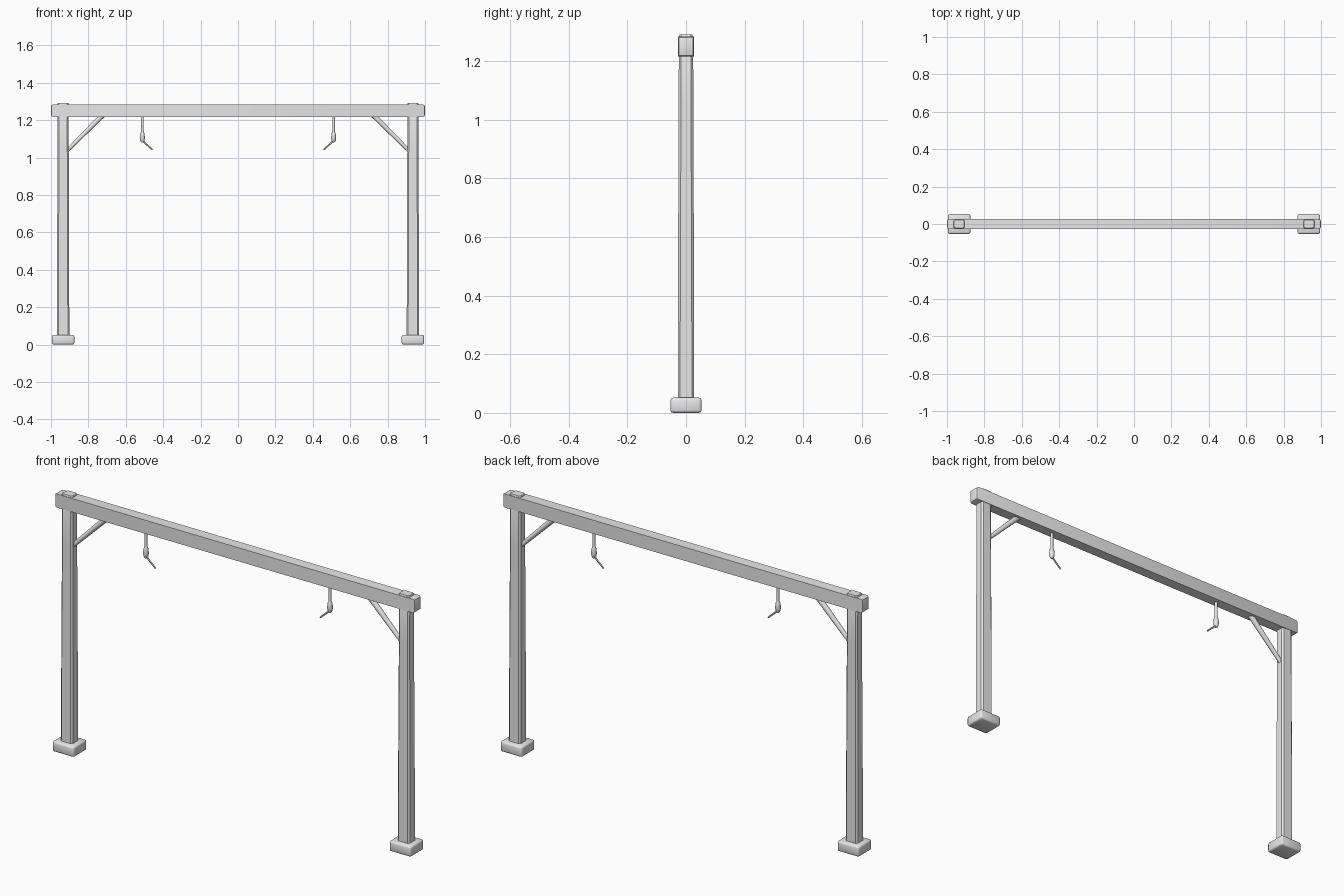
import bpy, bmesh, math
from mathutils import Vector

cube = bpy.data.objects.get("Cube")
if cube:
    bpy.data.objects.remove(cube, do_unlink=True)

grey = bpy.data.materials.new("light_grey")
grey.use_nodes = True
GREY = (0.8, 0.8, 0.8, 1)
grey.diffuse_color = GREY
grey.node_tree.nodes["Principled BSDF"].inputs["Base Color"].default_value = GREY


def finish(name, bm, angle=40):
    bmesh.ops.recalc_face_normals(bm, faces=bm.faces)
    mesh = bpy.data.meshes.new(name)
    bm.to_mesh(mesh)
    bm.free()
    mesh.materials.append(grey)
    obj = bpy.data.objects.new(name, mesh)
    bpy.context.collection.objects.link(obj)
    bpy.ops.object.select_all(action="DESELECT")
    obj.select_set(True)
    bpy.context.view_layer.objects.active = obj
    bpy.ops.object.shade_smooth_by_angle(angle=math.radians(angle))
    return obj


def bevelled_box(name, centre, size, bevel, angle, edge_rule=lambda e: True):
    bm = bmesh.new()
    bmesh.ops.create_cube(bm, size=1)
    for v in bm.verts:
        v.co = Vector(a * b for a, b in zip(v.co, size)) + Vector(centre)
    edges = [e for e in bm.edges if edge_rule(e)]
    bmesh.ops.bevel(bm, geom=edges, offset=bevel, segments=2,
                    profile=0.5, affect="EDGES")
    return finish(name, bm, angle)


def loft(name, rings, angle=40):
    bm = bmesh.new()
    loops = [[bm.verts.new(p) for p in ring] for ring in rings]
    n = len(loops[0])
    for a, b in zip(loops, loops[1:]):
        for i in range(n):
            j = (i + 1) % n
            bm.faces.new((a[i], a[j], b[j], b[i]))
    bm.faces.new(loops[0])
    bm.faces.new(loops[-1])
    return finish(name, bm, angle)


def post_ring(x, z, w, d, c):
    # Rectangle with cut corners
    return [(x + px, py, z) for px, py in (
        (w, d - c), (w - c, d), (c - w, d), (-w, d - c),
        (-w, c - d), (c - w, -d), (w - c, -d), (w, c - d))]


def rod(name, start, end, r1, r2, sides=8):
    start, end = Vector(start), Vector(end)
    axis = (end - start).normalized()
    u = Vector((0, 1, 0))
    w = axis.cross(u)

    def ring(p, r):
        steps = [math.tau * (i + 0.5) / sides for i in range(sides)]
        return [p + u * r * math.cos(t) + w * r * math.sin(t) for t in steps]
    return loft(name, [ring(start, r1), ring(end, r2)], 50)


# Cross beam, rounded at its ends
bevelled_box("cross_beam", (0, 0, 1.25), (2, 0.054, 0.068), 0.012, 35,
             lambda e: abs(e.verts[0].co.x - e.verts[1].co.x) < 0.01)

for side, s in (("left", 1), ("right", -1)):
    x = 0.935 * s
    # Footing block
    bevelled_box(side + "_footing", (x, 0, 0.026), (0.12, 0.106, 0.052), 0.009, 60)
    # Tapered post running up through the beam
    profile = ((0.03, 0.033, 0.028), (0.4, 0.0325, 0.0275), (0.8, 0.031, 0.026),
               (1.05, 0.03, 0.025), (1.285, 0.03, 0.0245), (1.291, 0.027, 0.0215))
    loft(side + "_post", [post_ring(x, z, w, d, 0.008) for z, w, d in profile], 30)
    # Diagonal brace
    rod(side + "_brace", (0.92 * s, 0, 1.03), (0.715 * s, 0, 1.235), 0.0105, 0.0155)
    # Hanging cord, grip and bent hook
    hx = 0.511 * s
    rod(side + "_cord", (hx, 0, 1.13), (hx, 0, 1.225), 0.007, 0.007)
    grip = ((1.08, 0.005), (1.088, 0.011), (1.105, 0.0135),
            (1.128, 0.011), (1.142, 0.006))
    turns = [math.tau * i / 10 for i in range(10)]
    loft(side + "_grip", [[(hx + r * math.cos(t), r * math.sin(t), z)
                           for t in turns] for z, r in grip], 50)
    rod(side + "_hook", (hx - 0.002 * s, 0, 1.088), (0.457 * s, 0, 1.041), 0.0045, 0.004, 6)
